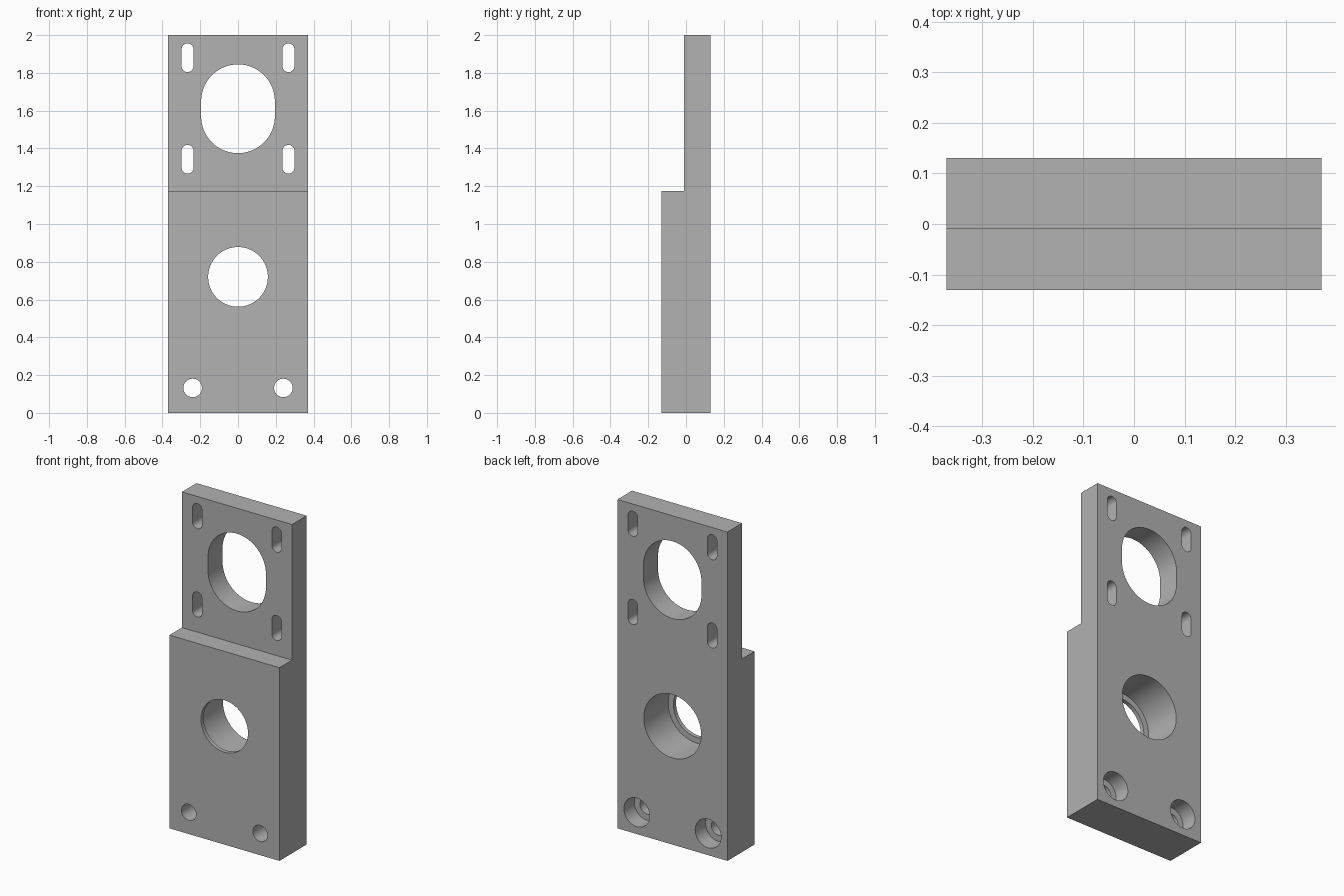
import bpy
import bmesh
from math import pi, cos, sin, radians

default = bpy.data.objects.get("Cube")
if default:
    bpy.data.objects.remove(default, do_unlink=True)

HALF_W, HEIGHT = 0.37, 2.0
FRONT, STEP_Y, BACK = -0.13, -0.01, 0.13
STEP_Z = 1.175

grey = bpy.data.materials.new("plain grey")
grey.use_nodes = True
colour = (0.445, 0.445, 0.445, 1)
grey.diffuse_color = colour
grey.node_tree.nodes["Principled BSDF"].inputs["Base Color"].default_value = colour


def extrude_outline(name, points, offset):
    """Make a closed solid by sweeping a flat outline along offset."""
    bm = bmesh.new()
    face = bm.faces.new([bm.verts.new(p) for p in points])
    swept = bmesh.ops.extrude_face_region(bm, geom=[face], use_keep_orig=True)
    moved = [v for v in swept["geom"] if isinstance(v, bmesh.types.BMVert)]
    bmesh.ops.translate(bm, verts=moved, vec=offset)
    bmesh.ops.recalc_face_normals(bm, faces=bm.faces)
    mesh = bpy.data.meshes.new(name)
    bm.to_mesh(mesh)
    bm.free()
    mesh.materials.append(grey)
    obj = bpy.data.objects.new(name, mesh)
    bpy.context.collection.objects.link(obj)
    return obj


def cut_hole(plate, x, z, radius, straight=0.0, start=FRONT - 0.1, segments=64):
    """Cut a round hole or upright slot from start out through the back."""
    outline = []
    half = segments // 2
    for first, shift in ((0, straight / 2), (pi, -straight / 2)):
        count = half + 1 if straight else half
        for i in range(count):
            a = first + pi * i / half
            outline.append((x + radius * cos(a), start, z + shift + radius * sin(a)))
    cutter = extrude_outline("hole_cutter", outline, (0, BACK + 0.1 - start, 0))
    cutter.hide_render = True
    mod = plate.modifiers.new("hole", "BOOLEAN")
    mod.operation = "DIFFERENCE"
    mod.solver = "EXACT"
    mod.object = cutter
    bpy.context.view_layer.objects.active = plate
    bpy.ops.object.modifier_apply(modifier=mod.name)
    bpy.data.objects.remove(cutter, do_unlink=True)


# Stepped plate: thick lower block, thinner upper flange
side_profile = [(FRONT, 0), (BACK, 0), (BACK, HEIGHT),
                (STEP_Y, HEIGHT), (STEP_Y, STEP_Z), (FRONT, STEP_Z)]
plate = extrude_outline("mounting_plate",
                        [(-HALF_W, y, z) for y, z in side_profile],
                        (2 * HALF_W, 0, 0))

# Large slotted opening in the flange
cut_hole(plate, 0, 1.61, 0.195, straight=0.08, segments=96)

# Bearing bore with a thin retaining lip at the front
cut_hole(plate, 0, 0.72, 0.158, segments=96)
cut_hole(plate, 0, 0.72, 0.193, start=FRONT + 0.025, segments=96)

for side in (-1, 1):
    # Adjustment slots around the large opening
    for z in (1.343, 1.88):
        cut_hole(plate, side * 0.267, z, 0.032, straight=0.088, segments=32)
    # Bolt holes, counterbored from the back
    cut_hole(plate, side * 0.24, 0.132, 0.049, segments=48)
    cut_hole(plate, side * 0.24, 0.132, 0.087, start=BACK - 0.1, segments=48)

# Smooth bore walls, crisp edges
bpy.ops.object.select_all(action="DESELECT")
plate.select_set(True)
bpy.context.view_layer.objects.active = plate
bpy.ops.object.shade_smooth_by_angle(angle=radians(30))
